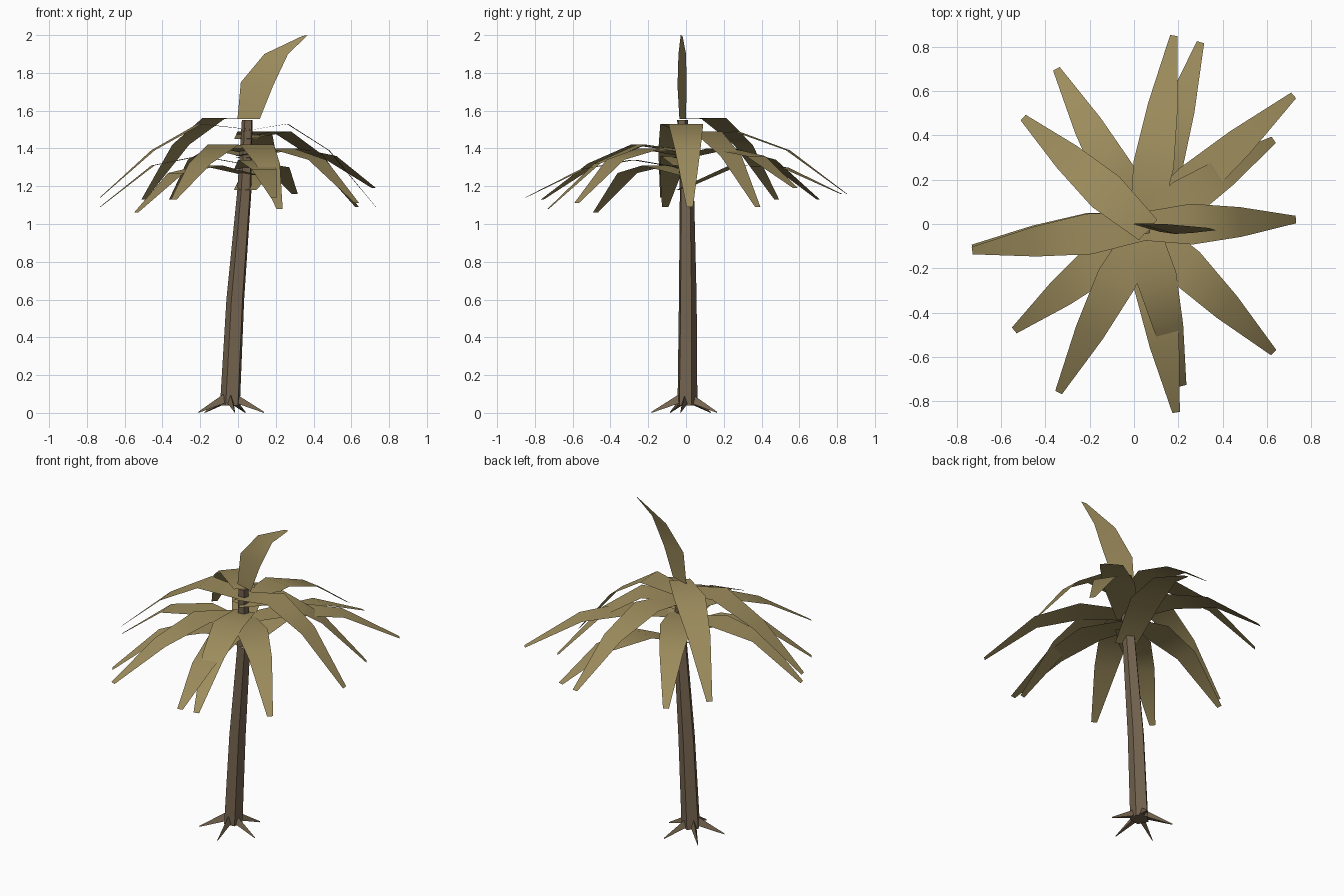
import bpy, bmesh, math
from mathutils import Vector

cube = bpy.data.objects.get("Cube")
if cube:
    bpy.data.objects.remove(cube, do_unlink=True)


def material(name, color):
    m = bpy.data.materials.new(name)
    m.use_nodes = True
    m.diffuse_color = color
    m.node_tree.nodes["Principled BSDF"].inputs["Base Color"].default_value = color
    return m


BARK = material("brown bark", (0.18, 0.13, 0.08, 1))
LEAF = material("dry olive leaf", (0.335, 0.262, 0.108, 1))


def loft(name, rows, mat, closed=False):
    """Skin a list of equally long point rows; closed rows become capped tubes."""
    bm = bmesh.new()
    rings = [[bm.verts.new(p) for p in row] for row in rows]
    n = len(rings[0])
    for a, b in zip(rings, rings[1:]):
        for i in range(n if closed else n - 1):
            j = (i + 1) % n
            bm.faces.new((a[i], a[j], b[j], b[i]))
    if closed:
        bm.faces.new(rings[0][::-1])
        bm.faces.new(rings[-1])
    bmesh.ops.recalc_face_normals(bm, faces=bm.faces)
    if not closed and sum(f.normal.z for f in bm.faces) < 0:
        bmesh.ops.reverse_faces(bm, faces=bm.faces)
    me = bpy.data.meshes.new(name)
    bm.to_mesh(me)
    bm.free()
    me.materials.append(mat)
    ob = bpy.data.objects.new(name, me)
    bpy.context.collection.objects.link(ob)
    bpy.ops.object.select_all(action='DESELECT')
    ob.select_set(True)
    bpy.context.view_layer.objects.active = ob
    bpy.ops.object.shade_smooth_by_angle(angle=math.radians(50))
    return ob


# Leaning five-sided trunk: x, y, z, radius
TRUNK = [(-0.04, 0.005, 0.04, 0.056), (-0.012, 0.007, 0.6, 0.05),
         (0.035, 0.003, 1.17, 0.04), (0.05, -0.02, 1.55, 0.03)]
rows = []
for x, y, z, r in TRUNK:
    angles = [math.radians(72 * i + 27) for i in range(5)]
    rows.append([(x + r * math.cos(a), y + r * math.sin(a), z) for a in angles])
loft("trunk", rows, BARK, closed=True)

# Slim pointed roots, one from each face of the trunk
foot = Vector((-0.045, 0.0, 0))
for i in range(5):
    a = math.radians(72 * i + 63)
    out = Vector((math.cos(a), math.sin(a), 0))
    side = Vector((-out.y, out.x, 0))
    start, tip = foot + out * 0.035, foot + out * 0.185
    rows = []
    for c, s, z0, z1 in ((start, 0.017, 0.052, 0.10), (tip, 0.001, 0.0, 0.006)):
        rows.append([c - side * s + Vector((0, 0, z0)),
                     c + side * s + Vector((0, 0, z0)),
                     c + Vector((0, 0, z1))])
    loft(f"root_{i + 1}", rows, BARK, closed=True)

# Drooping fronds: tip x, tip y, then base, shoulder, middle and tip heights
FRONDS = [
    (0.18, 0.85, 1.45, 1.49, 1.39, 1.16), (0.30, 0.82, 1.18, 1.31, 1.30, 1.16),
    (0.72, 0.58, 1.35, 1.40, 1.36, 1.19), (0.63, 0.38, 1.45, 1.49, 1.36, 1.09),
    (0.73, 0.02, 1.49, 1.53, 1.39, 1.09), (0.63, -0.58, 1.36, 1.40, 1.34, 1.11),
    (0.22, -0.73, 1.39, 1.42, 1.32, 1.08), (0.19, -0.85, 1.29, 1.34, 1.29, 1.14),
    (-0.34, -0.76, 1.38, 1.42, 1.32, 1.13), (-0.54, -0.48, 1.26, 1.31, 1.27, 1.06),
    (-0.73, -0.12, 1.50, 1.53, 1.39, 1.14), (-0.73, -0.11, 1.31, 1.36, 1.31, 1.09),
    (-0.50, 0.48, 1.555, 1.56, 1.42, 1.13), (-0.35, 0.70, 1.36, 1.40, 1.34, 1.13),
]
for i, (tx, ty, z0, z1, z2, z3) in enumerate(FRONDS):
    core, tip = Vector((0.045, -0.01, 0)), Vector((tx, ty, 0))
    out = (tip - core).normalized()
    base = core - out * 0.025
    side = Vector((-out.y, out.x, 0))
    rows = []
    for t, half, z in ((0, 0.062, z0), (0.34, 0.092, z1),
                       (0.65, 0.067, z2), (1, 0.017, z3)):
        mid = base.lerp(tip, t) + Vector((0, 0, z))
        rows.append([mid - side * half, mid + side * half])
    loft(f"frond_{i + 1}", rows, LEAF)

# Upright young leaf at the crown, curling sideways
loft("crown_leaf", [
    [(-0.003, 0.0, 1.555), (0.115, -0.035, 1.555)],
    [(0.015, 0.003, 1.75), (0.185, -0.045, 1.73)],
    [(0.14, 0.0, 1.90), (0.265, -0.04, 1.90)],
    [(0.34, -0.018, 1.995), (0.37, -0.028, 2.0)]], LEAF)
